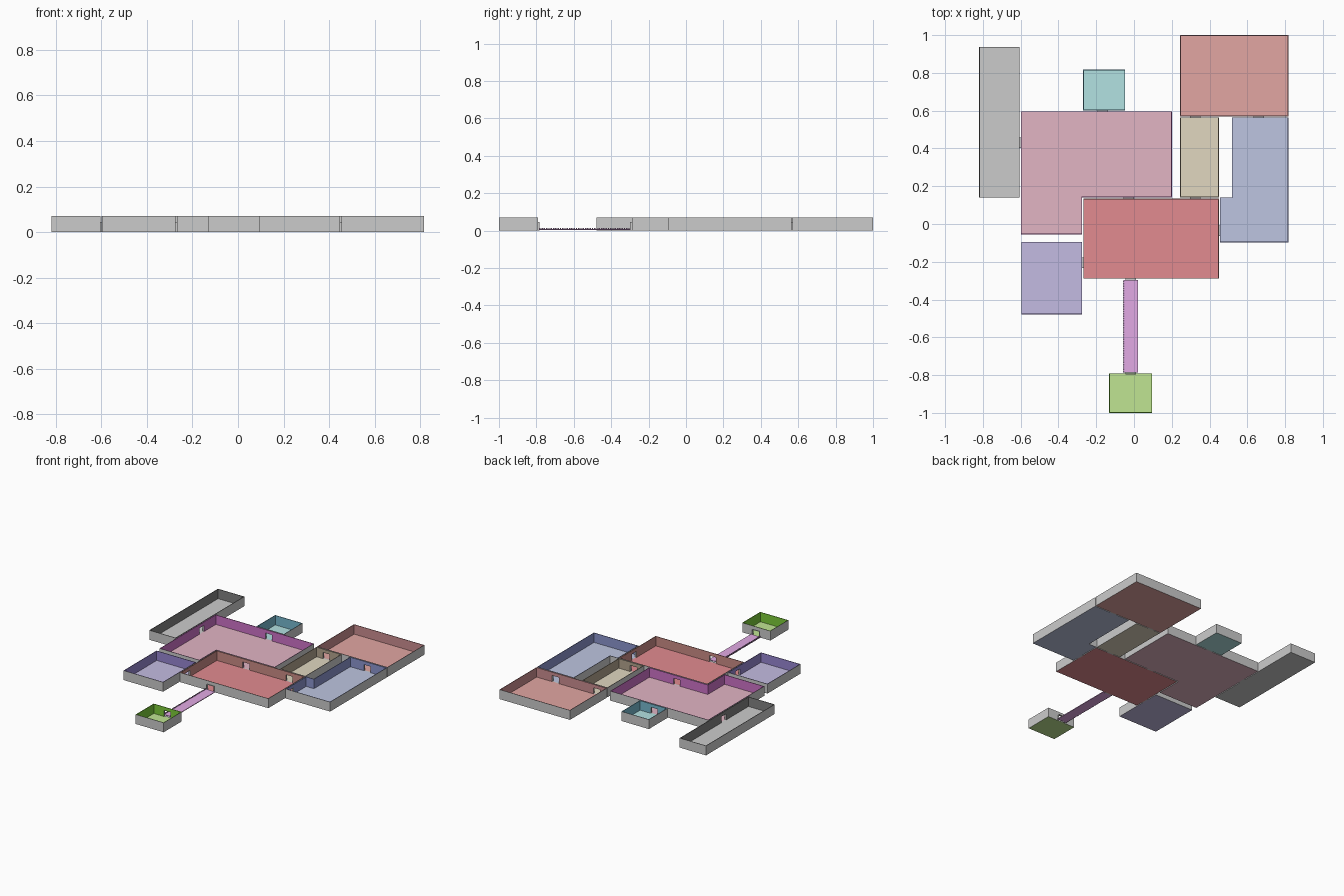
import bpy, bmesh

if "Cube" in bpy.data.objects:
    bpy.data.objects.remove(bpy.data.objects["Cube"])

H, T = 0.07, 0.004            # wall height and thickness
DW, DH = 0.055, 0.045         # door width and height


def material(name, rgb):
    m = bpy.data.materials.new(name)
    m.diffuse_color = (*rgb, 1)
    m.use_nodes = True
    m.node_tree.nodes["Principled BSDF"].inputs["Base Color"].default_value = m.diffuse_color
    return m


def finish(name, bm, mats):
    me = bpy.data.meshes.new(name)
    bm.to_mesh(me)
    bm.free()
    for m in mats:
        me.materials.append(m)
    ob = bpy.data.objects.new(name, me)
    bpy.context.collection.objects.link(ob)
    return ob


def quad(bm, pts, mat=0):
    f = bm.faces.new([bm.verts.new(p) for p in pts])
    f.material_index = mat


def rect(x0, x1, y0, y1):
    return [(x0, y0), (x1, y0), (x1, y1), (x0, y1)]


GREY = material("wall_grey", (0.6, 0.6, 0.6))

# Doorways: x, y, and the axis that crosses the wall
DOORS = [(-0.165, 0.599, 'y'), (-0.602, 0.43, 'x'), (-0.027, 0.138, 'y'),
         (0.325, 0.138, 'y'), (0.325, 0.567, 'y'), (0.66, 0.567, 'y'),
         (0.452, -0.035, 'x'), (-0.271, -0.205, 'x'),
         (-0.018, -0.292, 'y'), (-0.018, -0.789, 'y')]


def wall_piece(bm, o0, o1, i0, i1, z0, z1):
    # outside grey, inside coloured, closed above and below
    def p(q, z):
        return (q[0], q[1], z)
    quad(bm, [p(o0, z0), p(o1, z0), p(o1, z1), p(o0, z1)], 0)
    quad(bm, [p(i1, z0), p(i0, z0), p(i0, z1), p(i1, z1)], 1)
    quad(bm, [p(o0, z1), p(o1, z1), p(i1, z1), p(i0, z1)], 1)
    if z0 > 0:
        quad(bm, [p(o1, z0), p(o0, z0), p(i0, z0), p(i1, z0)], 1)


def room(name, pts, floor_rgb, wall_rgb):
    # floor
    bm = bmesh.new()
    quad(bm, [(x, y, 0) for x, y in pts])
    finish(name + "_floor", bm, [material(name + "_floor", floor_rgb)])
    # walls, broken at each doorway
    bm = bmesh.new()
    n = len(pts)
    dirs = []
    for k in range(n):
        a, b = pts[k], pts[(k + 1) % n]
        l = abs(b[0] - a[0]) + abs(b[1] - a[1])
        dirs.append(((b[0] - a[0]) / l, (b[1] - a[1]) / l, l))
    nor = [(-d[1], d[0]) for d in dirs]
    inner = [(pts[k][0] + T * (nor[k - 1][0] + nor[k][0]),
              pts[k][1] + T * (nor[k - 1][1] + nor[k][1])) for k in range(n)]
    for k in range(n):
        a, (dx, dy, l) = pts[k], dirs[k]
        nx, ny = nor[k]
        stops = []
        for x, y, ax in DOORS:
            s = (x - a[0]) * dx + (y - a[1]) * dy
            off = abs((x - a[0]) * nx + (y - a[1]) * ny)
            crosses = abs(nx) > 0.5 if ax == 'x' else abs(ny) > 0.5
            if crosses and off < 0.01 and DW / 2 < s < l - DW / 2:
                stops.append(s)
        o0, i0 = a, inner[k]
        for s in sorted(stops):
            ends = []
            for e in (s - DW / 2, s + DW / 2):
                o = (a[0] + dx * e, a[1] + dy * e)
                ends.append((o, (o[0] + nx * T, o[1] + ny * T)))
            (oa, ia), (ob, ib) = ends
            wall_piece(bm, o0, oa, i0, ia, 0, H)
            wall_piece(bm, oa, ob, ia, ib, DH, H)
            o0, i0 = ob, ib
        wall_piece(bm, o0, pts[(k + 1) % n], i0, inner[(k + 1) % n], 0, H)
    finish(name + "_walls", bm, [GREY, material(name + "_walls", wall_rgb)])


room("storage_room", rect(-0.82, -0.605, 0.14, 0.938), (0.64, 0.64, 0.64), (0.22, 0.22, 0.22))
room("teal_room", rect(-0.27, -0.047, 0.602, 0.817), (0.45, 0.76, 0.76), (0.18, 0.48, 0.62))
room("pink_hall", [(-0.599, -0.055), (-0.275, -0.055), (-0.275, 0.141), (0.20, 0.141),
                   (0.20, 0.596), (-0.599, 0.596)], (0.76, 0.46, 0.55), (0.62, 0.17, 0.58))
room("red_hall", rect(-0.268, 0.449, -0.289, 0.135), (0.76, 0.26, 0.28), (0.6, 0.26, 0.24))
room("tan_passage", rect(0.244, 0.449, 0.141, 0.564), (0.75, 0.68, 0.53), (0.45, 0.37, 0.27))
room("coral_room", rect(0.244, 0.817, 0.57, 1.0), (0.76, 0.38, 0.36), (0.6, 0.27, 0.28))
room("blue_room", [(0.455, -0.097), (0.817, -0.097), (0.817, 0.564), (0.518, 0.564),
                   (0.518, 0.141), (0.455, 0.141)], (0.51, 0.56, 0.75), (0.26, 0.3, 0.62))
room("purple_room", rect(-0.596, -0.274, -0.479, -0.095), (0.55, 0.5, 0.76), (0.31, 0.24, 0.64))
room("green_room", rect(-0.132, 0.096, -1.0, -0.791), (0.53, 0.78, 0.29), (0.2, 0.6, 0.04))

# Door linings: short tunnels bridging the gap between rooms
bm = bmesh.new()
for x, y, ax in DOORS:
    w, d = DW / 2, 0.0065
    prof = [(-w, 0), (-w, DH), (w, DH), (w, 0)]
    for (u0, z0), (u1, z1) in zip(prof, prof[1:] + prof[:1]):
        loop = [(u0, -d, z0), (u1, -d, z1), (u1, d, z1), (u0, d, z0)]
        quad(bm, [(x + u, y + v, z) if ax == 'y' else (x + v, y + u, z) for u, v, z in loop])
finish("door_linings", bm, [GREY])


def box(bm, x0, x1, y0, y1, z0, z1):
    vs = bmesh.ops.create_cube(bm, size=1)["verts"]
    bmesh.ops.scale(bm, vec=(x1 - x0, y1 - y0, z1 - z0), verts=vs)
    bmesh.ops.translate(bm, vec=((x0 + x1) / 2, (y0 + y1) / 2, (z0 + z1) / 2), verts=vs)


# Bridge deck
magenta = material("bridge_deck", (0.76, 0.4, 0.78))
bm = bmesh.new()
box(bm, -0.055, 0.021, -0.785, -0.296, 0.004, 0.009)
finish("bridge_deck", bm, [magenta])

# Row of small kerb blocks along the left edge of the bridge
bm = bmesh.new()
count = 40
step = (0.785 - 0.296) / count
for k in range(count):
    y = -0.785 + k * step
    box(bm, -0.057, -0.051, y, y + step * 0.6, 0.004, 0.014)
finish("bridge_kerb", bm, [material("bridge_kerb", (0.35, 0.2, 0.38))])
